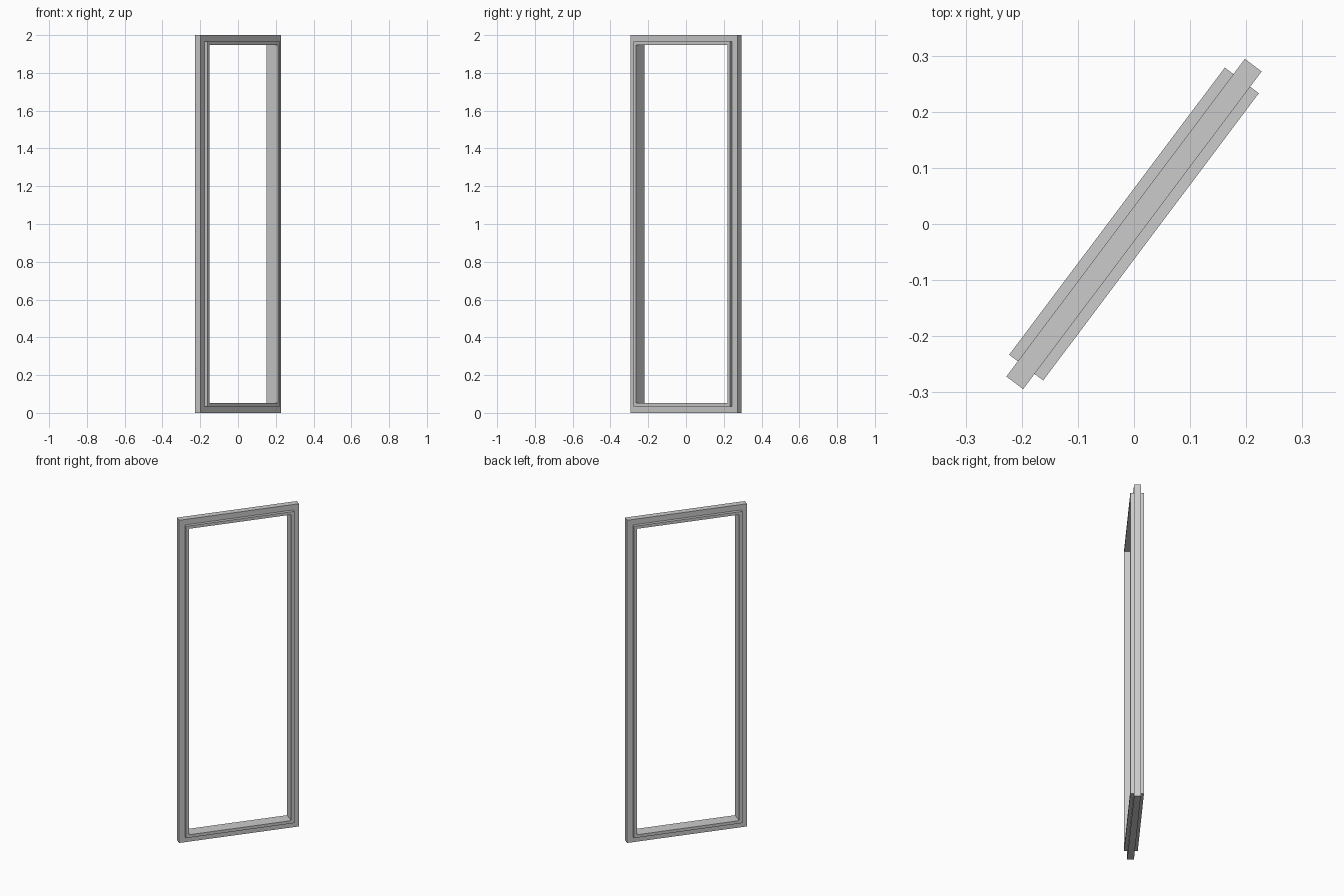
import bpy, bmesh, math

if "Cube" in bpy.data.objects:
    bpy.data.objects.remove(bpy.data.objects["Cube"])

HALF_W, HEIGHT = 0.354, 2.0
ANGLE = math.radians(53.1)

# Stepped cross-section: (inset from outer edge, offset across thickness)
LIP, OPEN = 0.034, 0.052
CORE, FACE = 0.0187, 0.038
profile = [(0, -CORE), (0, CORE), (LIP, CORE), (LIP, FACE),
           (OPEN, FACE), (OPEN, -FACE), (LIP, -FACE), (LIP, -CORE)]

# Sweep the section around the four mitred corners
bm = bmesh.new()
rings = []
for sx, sz in [(-1, -1), (1, -1), (1, 1), (-1, 1)]:
    rings.append([bm.verts.new((sx * (HALF_W - i), d,
                                HEIGHT / 2 + sz * (HEIGHT / 2 - i)))
                  for i, d in profile])
n = len(profile)
for k in range(4):
    a, b = rings[k], rings[(k + 1) % 4]
    for j in range(n):
        bm.faces.new((a[j], b[j], b[(j + 1) % n], a[(j + 1) % n]))
bmesh.ops.recalc_face_normals(bm, faces=bm.faces)

# Door frame, turned about the vertical axis
mesh = bpy.data.meshes.new("door_frame")
bm.to_mesh(mesh)
bm.free()
frame = bpy.data.objects.new("door_frame", mesh)
frame.rotation_euler.z = ANGLE
bpy.context.collection.objects.link(frame)
